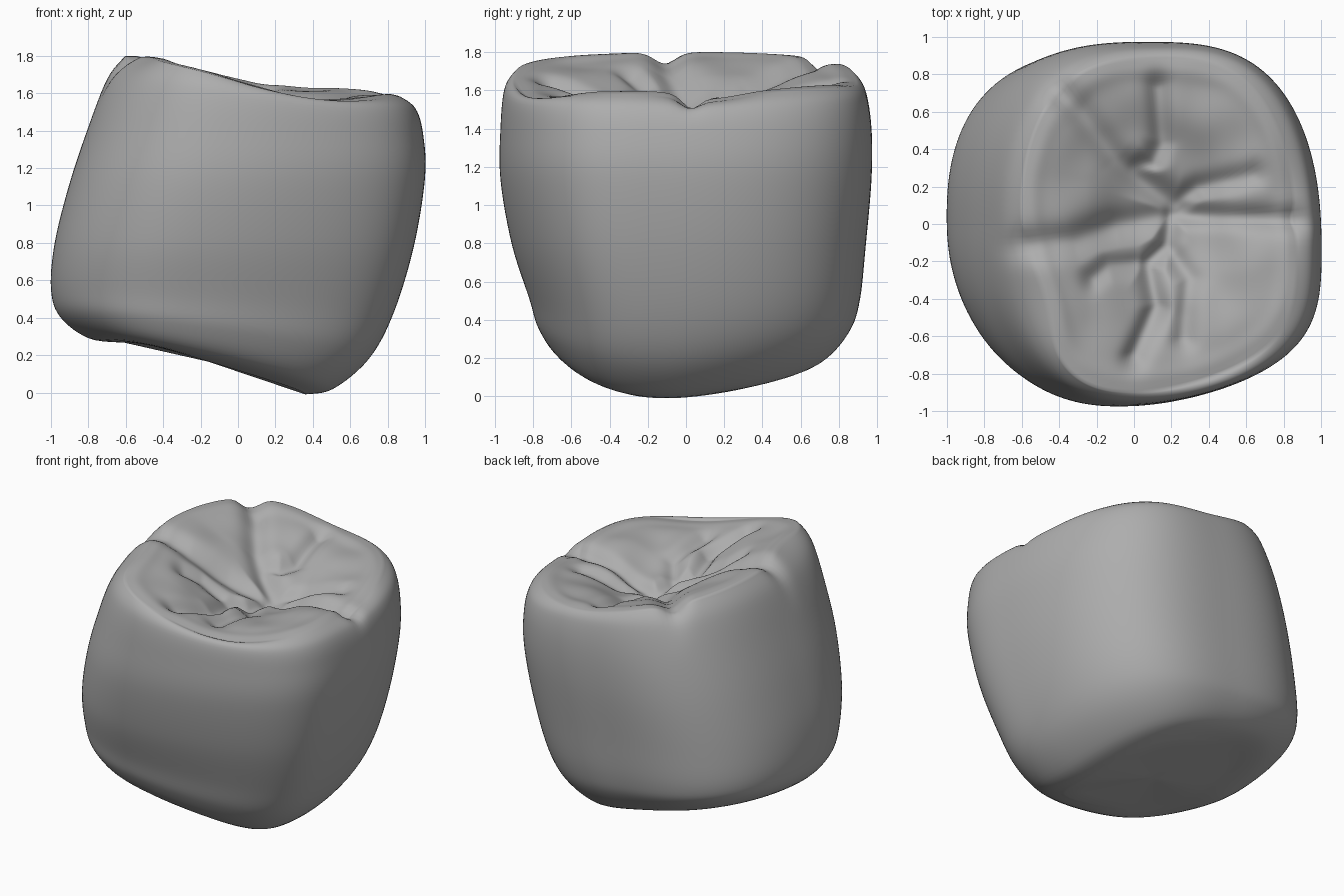
import bpy, bmesh, math
from mathutils import Vector, noise
from mathutils.geometry import intersect_point_line

cube = bpy.data.objects.get("Cube")
if cube:
    bpy.data.objects.remove(cube, do_unlink=True)

SEGMENTS = 180
STEPS = 6
TOP_RINGS = 56
PIT_DEPTH = 0.16

# Wall rings from base to rim:
# x low, x high, y front, y back, z at x low, z at x high, lift towards front and back
WALL = [
    (-.62, .36, -.48, .55, .27, -.01, .11),
    (-.8, .51, -.67, .74, .29, .02, .12),
    (-.95, .7, -.77, .86, .4, .18, .09),
    (-1, .83, -.82, .91, .55, .42, .03),
    (-.98, .94, -.91, .94, .8, .78, 0),
    (-.9, 1, -.97, .97, 1.12, 1.15, 0),
    (-.8, .99, -.97, .97, 1.42, 1.38, 0),
    (-.7, .95, -.95, .94, 1.68, 1.52, 0),
    (-.61, .87, -.9, .89, 1.8, 1.59, 0),
]

# Chewing-surface grooves: depth, width, path
GROOVES = [
    (.06, .08, [(-.85, -.14), (-.35, -.09), (-.1, 0), (.2, .05)]),
    (.07, .08, [(.25, .08), (.1, .2), (-.1, .36), (-.3, .62), (-.6, .9)]),
    (.07, .06, [(.2, .05), (.18, -.12), (.07, -.22), (.12, -.45), (0, -.72)]),
    (.06, .06, [(0, .32), (.1, .34), (.15, .45), (.13, .75)]),
    (.05, .06, [(.2, .1), (.35, .2), (.65, .27)]),
    (.06, .06, [(.2, .05), (.5, .04), (.98, .02)]),
    (.05, .06, [(.18, -.12), (.3, -.3), (.27, -.62)]),
    (.05, .06, [(-.25, -.3), (-.15, -.23), (0, -.22)]),
]


def spline(p0, p1, p2, p3, t):
    """Smooth blend between two rows of ring values."""
    return [.5 * (2*b + (c - a)*t + (2*a - 5*b + 4*c - d)*t*t + (3*b - a - 3*c + d)*t**3)
            for a, b, c, d in zip(p0, p1, p2, p3)]


def bump(offset, width):
    return math.exp(-(offset / width) ** 2)


def groove_depth(x, y):
    """Soft maximum of all grooves at a point."""
    point = Vector((x, y, 0))
    total = 0
    for depth, width, path in GROOVES:
        nearest = min(segment_distance(point, a, b) for a, b in zip(path, path[1:]))
        total += (depth * bump(nearest, width)) ** 4
    return total ** .25


def segment_distance(point, a, b):
    start, end = Vector((*a, 0)), Vector((*b, 0))
    part = intersect_point_line(point, start, end)[1]
    return (point - start.lerp(end, min(max(part, 0), 1))).length


def ring_points(row):
    """Rounded-square outline on a sloping plane."""
    x_low, x_high, y_front, y_back, z_low, z_high, lift = row
    points = []
    for i in range(SEGMENTS):
        angle = math.tau * i / SEGMENTS
        c, s = math.cos(angle), math.sin(angle)
        power = 2.45 + .3 * math.cos(angle - math.radians(70))
        radius = (abs(c) ** power + abs(s) ** power) ** (-1 / power)
        u, v = c * radius, s * radius
        x = (x_low + x_high) / 2 + (x_high - x_low) / 2 * u
        y = (y_front + y_back) / 2 + (y_back - y_front) / 2 * v
        # Skew the front bulge and the low-side bulge
        x -= .15 * max(-v, 0) * (1 - u * u)
        y -= .15 * max(u, 0) * (1 - v * v)
        z = z_low + (z_high - z_low) * (x - x_low) / (x_high - x_low)
        z += lift * (math.hypot(y + .1, .14) - .14)
        points.append(Vector((x, y, z)))
    return points


def shape_rim(point, fade):
    """Dip the rim, tuck in one cusp and pull the grooves into the wall."""
    x, y = point.x, point.y
    dent = groove_depth(x, y) * fade
    dip = .05 * bump(x - .15, .4)
    dip += .07 * bump(x - .5, .35) * bump(y + .8, .35)
    dip += .05 * bump(x - .9, .35) * bump(y - .12, .25)
    point.z -= dent + dip * fade
    point.x += .1 * fade * bump(x + .6, .3) * bump(y + .42, .3) - .5 * dent * x
    point.y -= .5 * dent * y


# Base rings
rings = []
base = ring_points(WALL[0])
base_centre = sum(base, Vector()) / SEGMENTS
for k in range(1, 5):
    rings.append([base_centre.lerp(p, k / 5) for p in base])

# Wall rings
last = len(WALL) - 1
for k in range(last * STEPS + 1):
    i, t = min(k // STEPS, last - 1), k / STEPS
    rows = [WALL[min(max(i + j, 0), last)] for j in (-1, 0, 1, 2)]
    ring = ring_points(spline(*rows, t - i))
    fade = max(0, (t - last + 2) / 2) ** 2
    for p in ring:
        shape_rim(p, fade)
    rings.append(ring)

# Chewing surface rings
rim = ring_points(WALL[-1])
pit = Vector((.18, .03, 1.68))


def top_point(p, r):
    q = pit.lerp(p, r)
    shape_rim(q, 1)
    inward = (1 + math.cos(math.pi * r)) / 2
    q.z -= PIT_DEPTH * inward ** 1.3
    q.z += .03 * noise.noise(Vector((q.x * 4, q.y * 4, 0))) * (1 - r ** 4)
    # Rounded shoulder just inside the rim
    q.z += .01 * bump(r - .92, .06)
    return q


for k in range(1, TOP_RINGS):
    rings.append([top_point(p, 1 - k / TOP_RINGS) for p in rim])

# Mesh
bm = bmesh.new()
loops = [[bm.verts.new(p) for p in ring] for ring in rings]
base_vert = bm.verts.new(base_centre)
pit_vert = bm.verts.new(top_point(pit, 0))
for i in range(SEGMENTS):
    j = (i + 1) % SEGMENTS
    bm.faces.new((base_vert, loops[0][j], loops[0][i]))
    bm.faces.new((pit_vert, loops[-1][i], loops[-1][j]))
    for low, high in zip(loops, loops[1:]):
        bm.faces.new((low[i], low[j], high[j], high[i]))
mesh = bpy.data.meshes.new("molar_crown")
bm.to_mesh(mesh)
bm.free()
crown = bpy.data.objects.new("molar_crown", mesh)
bpy.context.collection.objects.link(crown)
mesh.shade_smooth()

# Material
grey = bpy.data.materials.new("plain_grey")
grey.use_nodes = True
colour = (.42, .42, .42, 1)
grey.diffuse_color = colour
grey.node_tree.nodes["Principled BSDF"].inputs["Base Color"].default_value = colour
mesh.materials.append(grey)
